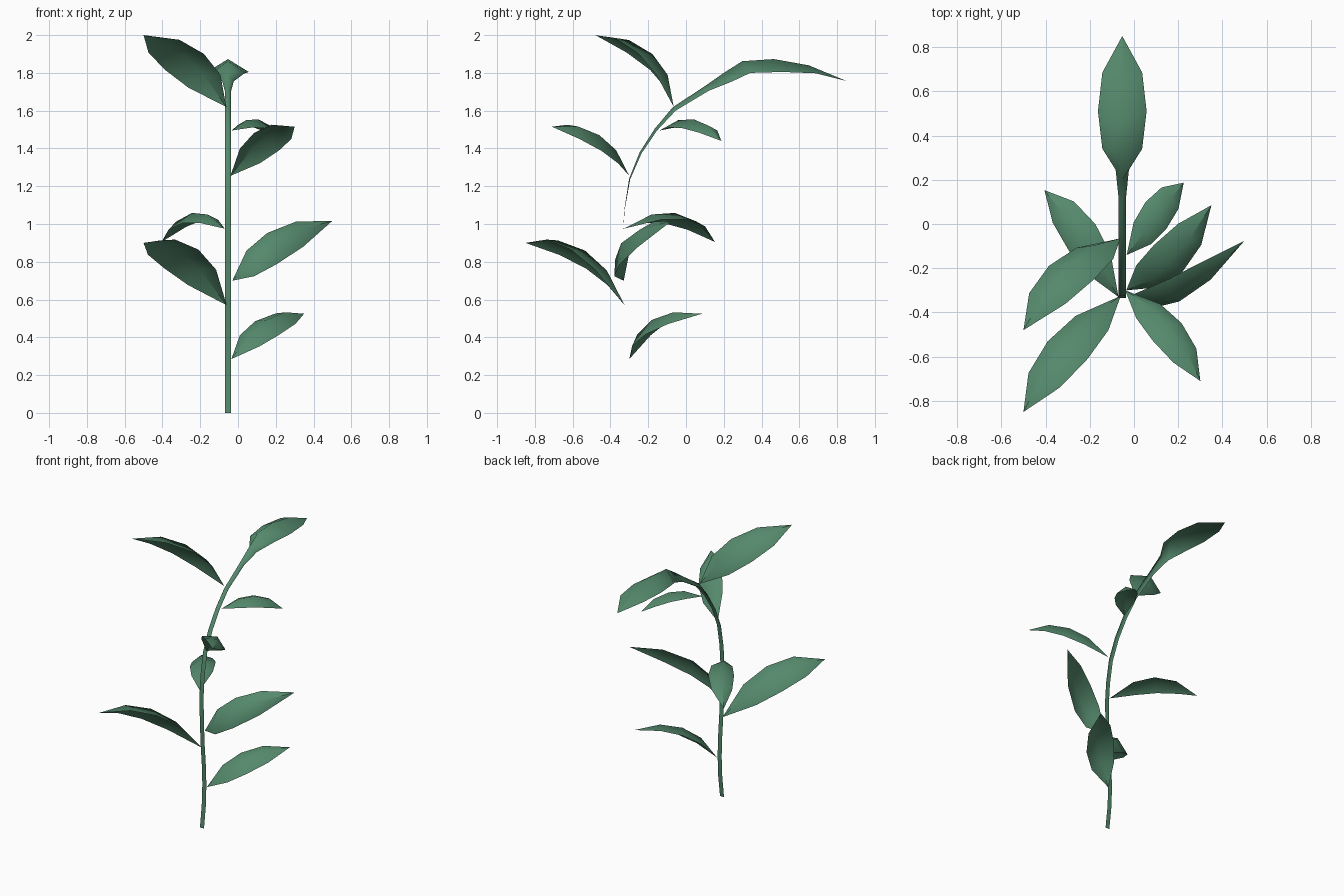
import bpy
from mathutils import Vector as V

green = bpy.data.materials.new("leaf_green")
green.diffuse_color = (0.09, 0.25, 0.15, 1)


def sheet(name, rows):
    """Open folded sheet from rows of (left, midrib, right) points."""
    verts = [p for row in rows for p in row]
    faces = []
    for i in range(len(rows) - 1):
        for j in (0, 1):
            a, b = 3 * i + j, 3 * i + j + 3
            f = []
            for k in (a, a + 1, b + 1, b):      # drop doubled points at the ends
                if all((verts[k] - verts[m]).length > 1e-5 for m in f):
                    f.append(k)
            faces.append(f)
    used = sorted({k for f in faces for k in f})
    index = {k: n for n, k in enumerate(used)}
    me = bpy.data.meshes.new(name)
    me.from_pydata([verts[k] for k in used], [], [[index[k] for k in f] for f in faces])
    me.materials.append(green)
    me.shade_smooth()
    bpy.context.collection.objects.link(bpy.data.objects.new(name, me))


def leaf(name, base, mid, tip, width):
    """Arched leaf with a raised midrib; width is the full vector across the middle."""
    base, mid, tip, width = V(base), V(mid), V(tip), V(width)
    up = width.cross(tip - base).normalized()
    if up.z < 0:
        up, width = -up, -width
    bow = mid - (base + tip) / 2
    rows = []
    for t, s in ((0, 0), (0.26, 0.82), (0.5, 1), (0.75, 0.8), (1, 0)):
        c = base.lerp(tip, t) + bow * 4 * t * (1 - t)
        rows.append((c - width * s / 2, c + up * width.length * s * 0.26, c + width * s / 2))
    sheet(name, rows)


# Ribbon stem running into the terminal leaf: mid y, mid z, half width, edge dy, edge dz
profile = [
    (-0.33, 0, 0.016, 0, 0), (-0.31, 0.15, 0.016, 0, 0), (-0.303, 0.3, 0.016, 0, 0),
    (-0.31, 0.45, 0.016, 0, 0), (-0.323, 0.6, 0.016, 0, 0), (-0.332, 0.78, 0.016, 0, 0),
    (-0.334, 0.95, 0.016, 0, 0), (-0.326, 1.08, 0.016, 0.002, 0),
    (-0.301, 1.24, 0.016, 0.006, -0.002), (-0.245, 1.38, 0.016, 0.01, -0.005),
    (-0.165, 1.505, 0.016, 0.012, -0.01), (-0.07, 1.618, 0.016, 0.015, -0.018),
    (0.1, 1.73, 0.017, 0.02, -0.025), (0.2, 1.80, 0.03, 0.045, -0.045),
    (0.298, 1.862, 0.09, 0.042, -0.062), (0.465, 1.873, 0.11, 0.045, -0.068),
    (0.65, 1.84, 0.09, 0.035, -0.042), (0.85, 1.757, 0, 0, 0)]
x = -0.053
sheet("stem_and_top_leaf", [
    (V((x - w, y + dy, z + dz)), V((x, y, z)), V((x + w, y + dy, z + dz)))
    for y, z, w, dy, dz in profile])

# Side leaves from bottom to top: base, middle, tip, width across
leaves = [
    ((-0.035, -0.30, 0.285), (0.155, -0.155, 0.45), (0.35, 0.085, 0.525), (0.13, -0.12, -0.07)),
    ((-0.06, -0.325, 0.57), (-0.30, -0.57, 0.815), (-0.50, -0.85, 0.90), (0.18, -0.08, 0.10)),
    ((-0.03, -0.33, 0.70), (0.18, -0.30, 0.87), (0.50, -0.075, 1.017), (0.05, -0.10, -0.165)),
    ((-0.07, -0.33, 0.975), (-0.235, -0.06, 1.015), (-0.405, 0.153, 0.905), (0.12, 0.12, 0.02)),
    ((-0.04, -0.30, 1.255), (0.15, -0.488, 1.435), (0.30, -0.71, 1.515), (0.13, 0.08, -0.095)),
    ((-0.033, -0.14, 1.495), (0.10, 0.04, 1.515), (0.225, 0.187, 1.44), (0.095, -0.12, -0.015)),
    ((-0.062, -0.065, 1.62), (-0.283, -0.22, 1.858), (-0.50, -0.48, 2.0), (0.205, -0.06, 0.085))]
for i, args in enumerate(leaves, 1):
    leaf(f"side_leaf_{i}", *args)
